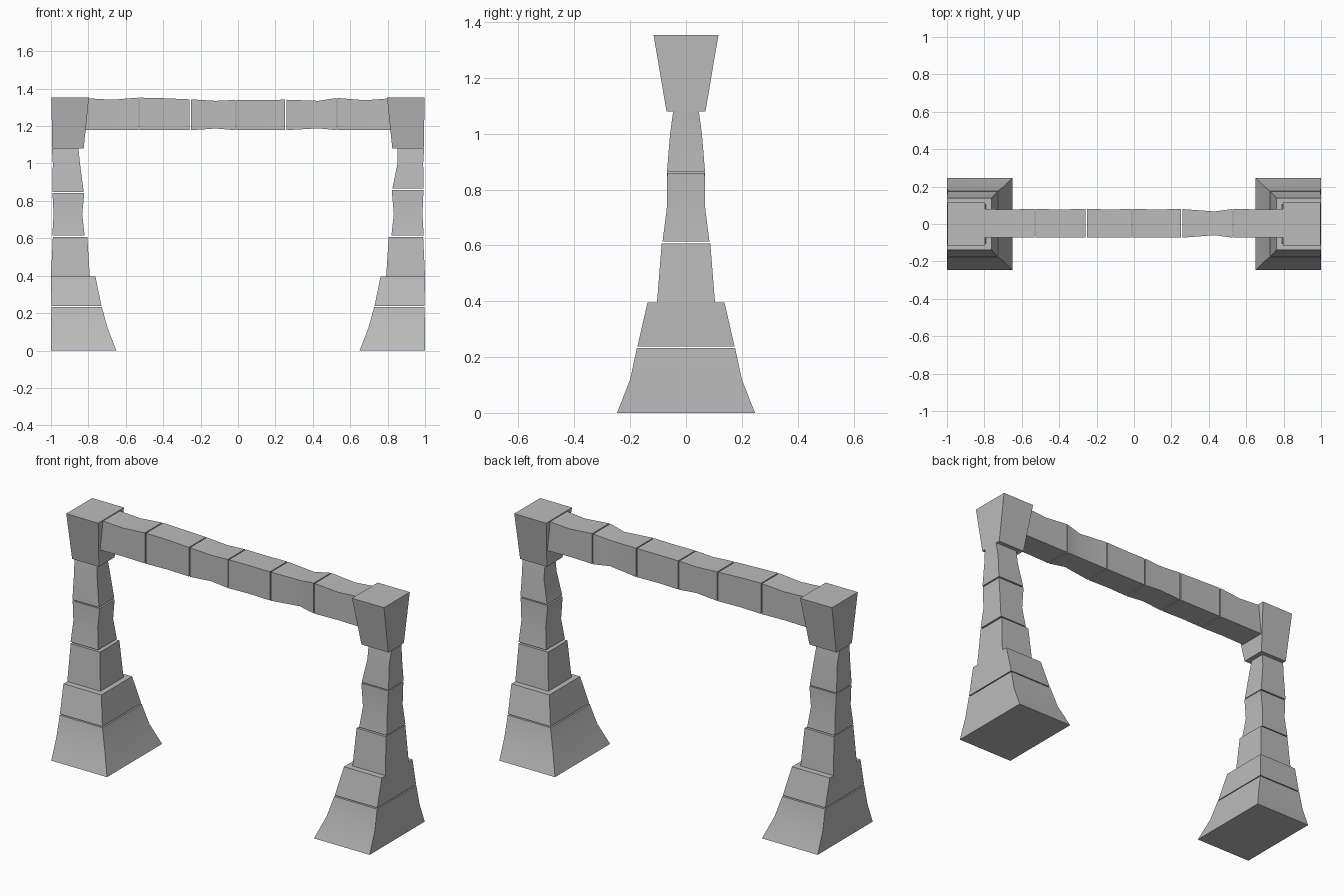
import bpy, bmesh

if "Cube" in bpy.data.objects:
    bpy.data.objects.remove(bpy.data.objects["Cube"], do_unlink=True)

stone = bpy.data.materials.new("grey_stone")
stone.use_nodes = True
grey = (0.5, 0.5, 0.5, 1)
stone.diffuse_color = grey
stone.node_tree.nodes["Principled BSDF"].inputs["Base Color"].default_value = grey


def loft(name, rings):
    """Join four-cornered rings into one closed block."""
    bm = bmesh.new()
    loops = [[bm.verts.new(p) for p in ring] for ring in rings]
    for a, b in zip(loops, loops[1:]):
        for i in range(4):
            j = (i + 1) % 4
            bm.faces.new((a[i], a[j], b[j], b[i]))
    bm.faces.new(loops[0])
    bm.faces.new(loops[-1])
    bmesh.ops.recalc_face_normals(bm, faces=bm.faces)
    mesh = bpy.data.meshes.new(name)
    bm.to_mesh(mesh)
    bm.free()
    obj = bpy.data.objects.new(name, mesh)
    bpy.context.collection.objects.link(obj)
    mesh.materials.append(stone)
    bpy.ops.object.select_all(action="DESELECT")
    obj.select_set(True)
    bpy.context.view_layer.objects.active = obj
    bpy.ops.object.shade_smooth_by_angle()
    return obj


def pillar_ring(side, z, inner, outer, depth):
    a, b = side * inner, side * outer
    return [(a, -depth, z), (b, -depth, z), (b, depth, z), (a, depth, z)]


# Pillars: a flared foot, stacked blocks and a spreading capital
for label, side, joint, neck in (("right", -1, 0.845, 0.845), ("left", 1, 0.862, 0.853)):
    blocks = {
        "foot": [(0, 0.65, 1, 0.247), (0.12, 0.697, 1, 0.2), (0.232, 0.728, 0.997, 0.176)],
        "plinth": [(0.238, 0.73, 0.997, 0.174), (0.395, 0.762, 1, 0.138)],
        "lower_block": [(0.395, 0.792, 1, 0.104), (0.607, 0.806, 0.99, 0.087)],
        "middle_block": [(0.614, 0.82, 0.993, 0.084), (0.73, 0.833, 0.986, 0.069),
                         (joint - 0.003, 0.822, 0.992, 0.067)],
        "upper_block": [(joint + 0.003, 0.825, 0.993, 0.068), (1.0, neck, 0.99, 0.057),
                        (1.08, 0.853, 0.995, 0.046)],
        "capital": [(1.08, 0.825, 0.993, 0.07), (1.353, 0.797, 0.998, 0.116)],
    }
    for part, rows in blocks.items():
        loft(f"{label}_{part}", [pillar_ring(side, *row) for row in rows])


def beam_ring(x, low, high, front, back):
    return [(x, front, low), (x, back, low), (x, back, high), (x, front, high)]


# Lintel: six worn stones, each with its ends and a middle section
ends = [-0.84, -0.53, -0.255, -0.01, 0.255, 0.53, 0.84]
middles = [(-0.67, 1.18, 1.341), (-0.4, 1.18, 1.349), (-0.12, 1.187, 1.335),
           (0.12, 1.18, 1.34), (0.43, 1.188, 1.335), (0.68, 1.18, 1.338)]
tops = [1.35, 1.352, 1.343, 1.34, 1.341, 1.35, 1.35]
for i, (x, low, high) in enumerate(middles):
    waist = 0.013 if i == 4 else 0.002
    loft(f"lintel_stone_{i + 1}", [
        beam_ring(ends[i] + 0.003, 1.178, tops[i], -0.073, 0.08),
        beam_ring(x, low, high, -0.073 + waist, 0.08 - waist),
        beam_ring(ends[i + 1] - 0.003, 1.178, tops[i + 1], -0.073, 0.08)])
